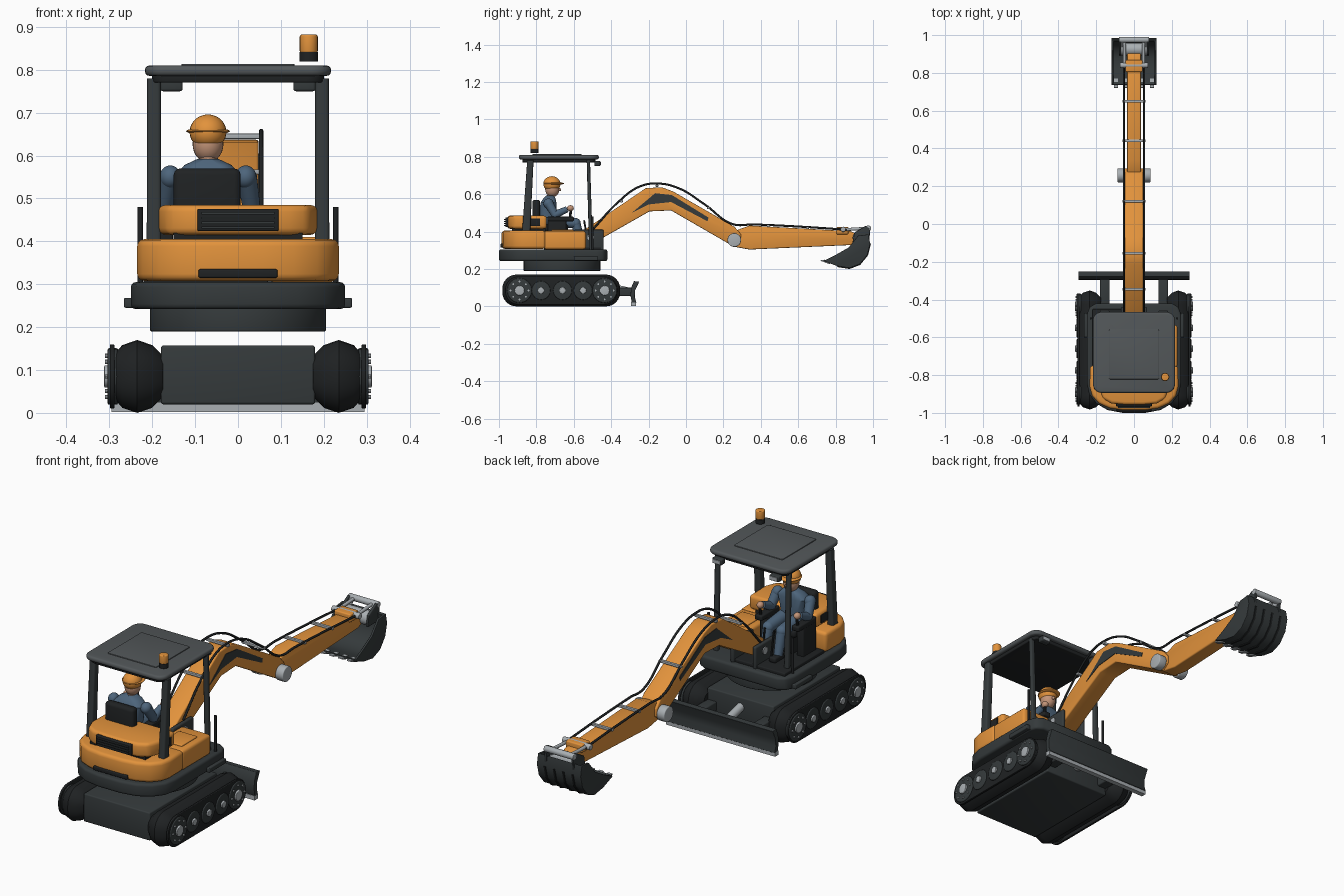
import bpy, bmesh, math
from mathutils import Vector, Matrix

if "Cube" in bpy.data.objects:
    bpy.data.objects.remove(bpy.data.objects["Cube"])


def material(name, r, g, b):
    m = bpy.data.materials.new(name)
    m.diffuse_color = (r, g, b, 1)
    m.use_nodes = True
    m.node_tree.nodes["Principled BSDF"].inputs["Base Color"].default_value = m.diffuse_color
    return m


ORANGE = material("orange_paint", .76, .29, .045)
DARK = material("dark_paint", .035, .042, .044)
BLACK = material("black_rubber", .014, .016, .017)
ROOF = material("roof_grey", .085, .095, .1)
STEEL = material("steel", .4, .43, .45)
BLUE = material("work_clothes", .075, .13, .2)
SKIN = material("skin", .55, .3, .19)


def finish(name, bm, mat, bevel=0):
    bmesh.ops.recalc_face_normals(bm, faces=bm.faces)
    if bevel:
        edges = [e for e in bm.edges if e.calc_face_angle(0) > .6]
        bmesh.ops.bevel(bm, geom=edges, offset=bevel, offset_type='OFFSET', segments=3,
                        profile=.5, affect='EDGES', clamp_overlap=True)
    me = bpy.data.meshes.new(name)
    bm.to_mesh(me)
    bm.free()
    ob = bpy.data.objects.new(name, me)
    bpy.context.collection.objects.link(ob)
    me.materials.append(mat)
    bpy.ops.object.select_all(action='DESELECT')
    ob.select_set(True)
    bpy.context.view_layer.objects.active = ob
    bpy.ops.object.shade_smooth_by_angle(angle=math.radians(35))
    return ob


def loft(name, axis, stations, mat, bevel=0):
    place = {'x': lambda p, a, b: (p, a, b), 'z': lambda p, a, b: (a, b, p)}[axis]
    bm = bmesh.new()
    rings = [[bm.verts.new(place(p, a, b)) for a, b in pts] for p, pts in stations]
    for r, s in zip(rings, rings[1:]):
        for i in range(len(r)):
            j = (i + 1) % len(r)
            bm.faces.new((r[i], r[j], s[j], s[i]))
    bm.faces.new(rings[0])
    bm.faces.new(rings[-1])
    return finish(name, bm, mat, bevel)


def prism(name, axis, pts, lo, hi, mat, bevel=0):
    return loft(name, axis, [(lo, pts), (hi, pts)], mat, bevel)


def box(name, x0, x1, y0, y1, z0, z1, mat, bevel=0):
    return prism(name, 'z', [(x0, y0), (x1, y0), (x1, y1), (x0, y1)], z0, z1, mat, bevel)


def rod(name, p, q, r, mat, r2=None, bevel=0, seg=24):
    p, q = Vector(p), Vector(q)
    d = q - p
    bm = bmesh.new()
    bmesh.ops.create_cone(bm, cap_ends=True, segments=seg, radius1=r, radius2=r if r2 is None else r2,
                          depth=d.length, matrix=Matrix.Translation((p + q) / 2)
                          @ d.to_track_quat('Z', 'Y').to_matrix().to_4x4())
    return finish(name, bm, mat, bevel)


def ball(name, c, size, mat):
    bm = bmesh.new()
    bmesh.ops.create_uvsphere(bm, u_segments=24, v_segments=14, radius=1,
                              matrix=Matrix.Translation(c) @ Matrix.Diagonal((*size, 1)))
    return finish(name, bm, mat)


def tube(name, pts, r, mat):
    cu = bpy.data.curves.new(name, 'CURVE')
    cu.dimensions = '3D'
    cu.bevel_depth = r
    cu.bevel_resolution = 2
    cu.use_fill_caps = True
    sp = cu.splines.new('BEZIER')
    sp.bezier_points.add(len(pts) - 1)
    for b, p in zip(sp.bezier_points, pts):
        b.co = p
        b.handle_left_type = b.handle_right_type = 'AUTO'
    cu.materials.append(mat)
    ob = bpy.data.objects.new(name, cu)
    bpy.context.collection.objects.link(ob)
    return ob


def rounded(ca, cb, ha, hb, r, n=6):
    pts = []
    for k, (sa, sb) in enumerate(((1, 1), (-1, 1), (-1, -1), (1, -1))):
        for i in range(n + 1):
            t = math.pi / 2 * (k + i / n)
            pts.append((ca + sa * (ha - r) + r * math.cos(t), cb + sb * (hb - r) + r * math.sin(t)))
    return pts


def both(half):
    return half + [(-x, y) for x, y in reversed(half)]


# undercarriage: tracks, wheels, chassis
box("chassis", -.18, .18, -.94, -.42, .02, .157, DARK, .006)
for s, side in ((-1, "left"), (1, "right")):
    loft(side + "_track", 'x', [(s * x, rounded(-.667, .085, .315 - d, .085 - d, .075 - d))
         for x, d in ((.175, .037), (.2, .012), (.235, 0), (.27, .012), (.292, .037))], BLACK)
    prism(side + "_track_plate", 'x', rounded(-.667, .085, .3, .075, .07), s * .288, s * .299, BLACK, .003)
    for i, y in enumerate((-.89, -.775, -.66, -.55, -.435)):
        big = i in (0, 4)
        rod(f"{side}_wheel_{i}", (s * .28, y, .085), (s * .304, y, .085), .066 if big else .05, DARK, bevel=.004)
        rod(f"{side}_hub_{i}", (s * .3, y, .085), (s * .312, y, .085), .026 if big else .017, STEEL, bevel=.003)
        for k in range(8 if big else 0):
            a = k * math.pi / 4
            c = (y + .048 * math.cos(a), .085 + .048 * math.sin(a))
            rod(f"{side}_bolt_{i}_{k}", (s * .3, *c), (s * .31, *c), .005, STEEL, seg=8)
    # dozer blade arms
    box(side + "_blade_arm", s * .155 - .026, s * .155 + .026, -.44, -.285, .055, .1, DARK, .006)
prism("dozer_blade", 'x', [(-.278, .135), (-.25, .132), (-.272, .085), (-.274, .05), (-.265, .02),
                           (-.29, .02), (-.297, .06), (-.293, .1)], -.295, .295, DARK, .002)
box("blade_cutting_edge", -.295, .295, -.293, -.268, .002, .024, STEEL)
rod("blade_cylinder", (0, -.43, .11), (0, -.285, .075), .02, STEEL)

# slewing platform
rod("turntable", (0, -.663, .19), (0, -.663, .245), .205, DARK, bevel=.004, seg=48)
prism("deck", 'z', both([(.2, -.42), (.235, -.44), (.25, -.48), (.25, -.84), (.238, -.9), (.2, -.95),
                         (.14, -.985), (.06, -1)]), .242, .305, DARK, .012)
prism("counterweight", 'z', both([(.233, -.75), (.235, -.86), (.222, -.91), (.185, -.95), (.13, -.975),
                                  (.06, -.986)]), .308, .405, ORANGE, .016)
prism("engine_cover_base", 'z', both([(.15, -.75), (.15, -.93)]), .4, .42, BLACK)
prism("engine_cover", 'z', both([(.183, -.745), (.185, -.87), (.165, -.925), (.12, -.95),
                                 (.05, -.957)]), .415, .485, ORANGE, .016)
box("right_side_cover", .07, .23, -.76, -.535, .305, .403, ORANGE, .014)
box("right_cover_cap", .1, .2, -.72, -.6, .4, .41, ORANGE, .004)
box("cab_floor", -.22, .07, -.76, -.45, .3, .32, BLACK, .005)
box("rear_grille", -.095, .095, -.966, -.93, .424, .476, BLACK, .004)
for i in range(4):
    box(f"grille_slat_{i}", -.085, .085, -.974, -.96, .43 + i * .011, .435 + i * .011, DARK)
box("rear_slot", -.092, .092, -.992, -.96, .315, .335, BLACK, .004)
for s, side in ((-1, "left"), (1, "right")):
    box(side + "_step", s * .25 - .016, s * .25 + .016, -.6, -.47, .245, .268, DARK, .004)
    rod(side + "_handrail", (s * .228, -.5, .3), (s * .228, -.5, .48), .006, BLACK, seg=12)
    box(side + "_side_vent", s * .18 - .008, s * .18 + .008, -.85, -.78, .43, .47, BLACK, .003)
    box(side + "_boom_bracket", s * .06 - .01, s * .06 + .01, -.6, -.44, .3, .41, DARK, .008)
rod("boom_foot_pin", (-.075, -.51, .37), (.075, -.51, .37), .018, STEEL)

# canopy
prism("canopy_roof", 'z', rounded(0, -.68, .217, .214, .045), .786, .81, ROOF, .01)
prism("canopy_roof_panel", 'z', rounded(0, -.69, .132, .132, .006, 2), .806, .814, ROOF, .002)
prism("canopy_frame", 'z', rounded(0, -.68, .2, .195, .04), .77, .79, BLACK, .004)
for s, side in ((-1, "left"), (1, "right")):
    loft(side + "_rear_post", 'z', [(.36, rounded(s * .196, -.857, .017, .022, .008, 3)),
                                    (.78, rounded(s * .196, -.832, .016, .017, .008, 3))], DARK)
    loft(side + "_front_post", 'z', [(.3, rounded(s * .192, -.508, .012, .01, .005, 3)),
                                     (.78, rounded(s * .192, -.522, .012, .009, .005, 3))], DARK)
    box(side + "_work_light", s * .155 - .026, s * .155 + .026, -.49, -.458, .75, .778, DARK, .006)
    box(side + "_light_lens", s * .155 - .02, s * .155 + .02, -.46, -.454, .755, .773, STEEL)
rod("beacon_base", (.165, -.81, .82), (.165, -.81, .842), .022, BLACK)
rod("beacon_lamp", (.165, -.81, .84), (.165, -.81, .882), .021, ORANGE, bevel=.004)

# seat and controls
box("seat_pedestal", -.13, -.01, -.8, -.64, .31, .41, BLACK, .008)
box("seat_cushion", -.148, .005, -.8, -.63, .4, .44, BLACK, .014)
box("seat_back", -.15, .006, -.822, -.78, .41, .57, BLACK, .015)
for s in (-1, 1):
    x = -.07 + s * .1
    n = "left" if s < 0 else "right"
    box(n + "_armrest", x - .02, x + .02, -.74, -.6, .455, .48, BLACK, .006)
    box(n + "_console", x - .018, x + .018, -.74, -.64, .31, .46, BLACK, .004)
    rod(n + "_joystick", (x, -.62, .47), (x, -.615, .525), .007, BLACK, seg=10)
    rod(n + "_travel_lever", (-.07 + s * .025, -.52, .32), (-.07 + s * .025, -.545, .46), .005, BLACK, seg=10)
    # operator limbs
    hx = -.07 + s * .037
    ball(n + "_shoulder", (x - s * .012, -.735, .55), (.025, .027, .027), BLUE)
    rod(n + "_upper_arm", (x - s * .01, -.735, .552), (x, -.7, .49), .024, BLUE, .021)
    ball(n + "_elbow", (x, -.7, .49), (.021, .021, .021), BLUE)
    rod(n + "_forearm", (x, -.7, .49), (x, -.635, .52), .021, BLUE, .016)
    ball(n + "_hand", (x, -.618, .525), (.016, .018, .016), SKIN)
    rod(n + "_thigh", (hx, -.75, .455), (hx, -.59, .445), .034, BLUE, .027)
    ball(n + "_knee", (hx, -.59, .445), (.027, .027, .027), BLUE)
    rod(n + "_shin", (hx, -.59, .445), (hx, -.56, .34), .026, BLUE, .02)
    box(n + "_boot", hx - .02, hx + .02, -.585, -.51, .318, .345, BLACK, .009)

# operator body
loft("operator_torso", 'z', [(z, rounded(-.07, y, a, b, min(a, b) * .9)) for z, y, a, b in
     ((.43, -.735, .06, .042), (.5, -.74, .066, .046), (.555, -.735, .076, .042),
      (.578, -.73, .055, .032), (.592, -.727, .025, .022))], BLUE)
rod("operator_neck", (-.07, -.725, .58), (-.07, -.72, .61), .019, SKIN)
ball("operator_head", (-.07, -.715, .627), (.036, .038, .043), SKIN)
ball("operator_nose", (-.07, -.675, .624), (.007, .008, .008), SKIN)
ball("helmet_shell", (-.07, -.717, .655), (.043, .046, .041), ORANGE)
ball("helmet_brim", (-.07, -.708, .657), (.051, .056, .008), ORANGE)

# boom and stick
prism("boom", 'x', [(-.56, .34), (-.5, .335), (-.195, .508), (-.08, .513), (.22, .34), (.26, .318), (.295, .345),
                    (.295, .385), (.26, .425), (-.07, .615), (-.13, .637), (-.215, .632), (-.52, .425), (-.57, .39)],
      -.048, .048, ORANGE, .006)
prism("stick", 'x', [(.25, .32), (.34, .304), (.88, .328), (.92, .345), (.92, .385), (.88, .402), (.34, .432), (.25, .4)],
      -.036, .036, ORANGE, .006)
for s, side in ((-1, "left"), (1, "right")):
    prism(side + "_boom_stripe", 'x', [(-.29, .5), (-.2, .545), (-.08, .558), (.115, .455), (.12, .475),
                                       (-.075, .595), (-.165, .605)], s * .046, s * .0505, DARK)
    rod(side + "_elbow_pin", (s * .046, .258, .355), (s * .088, .258, .355), .037, STEEL, bevel=.004)
    tube(side + "_hose", [(s * .054, y, z) for y, z in
         ((-.5, .41), (-.36, .56), (-.25, .64), (-.155, .657), (-.04, .632), (.1, .545), (.25, .44), (.36, .438),
          (.6, .427), (.86, .41))], .0055, BLACK)
for i, (y, z) in enumerate(((-.345, .562), (-.155, .645), (.12, .527), (.44, .43), (.65, .42))):
    box(f"hose_clamp_{i}", -.06, .06, y - .007, y + .007, z - .006, z + .006, STEEL, .002)

# bucket linkage
box("linkage_mount", -.045, .045, .805, .868, .385, .425, ORANGE, .006)
rod("linkage_rear_pin", (-.075, .84, .412), (.075, .84, .412), .014, STEEL, bevel=.003)
rod("linkage_front_pin", (-.08, .975, .418), (.08, .975, .418), .015, STEEL, bevel=.003)
rod("bucket_pin", (-.07, .925, .368), (.07, .925, .368), .034, STEEL, bevel=.004)
for s, side in ((-1, "left"), (1, "right")):
    rod(side + "_link", (s * .062, .925, .37), (s * .062, .975, .418), .012, STEEL)
    rod(side + "_long_link", (s * .05, .84, .41), (s * .05, .975, .418), .008, STEEL)
    prism(side + "_bucket_ear", 'x', [(.89, .34), (.98, .34), (.985, .42), (.96, .43), (.9, .395)],
          s * .068, s * .08, DARK, .003)

# bucket
outer = [(.975, .385), (.985, .335), (.97, .275), (.93, .226), (.875, .205), (.81, .215), (.735, .243)]
inner = [(.89 + (y - .89) * .9, .33 + (z - .33) * .9) for y, z in outer[:-1]] + [(.738, .25)]
prism("bucket_shell", 'x', outer + inner[::-1], -.115, .115, DARK)
for s, side in ((-1, "left"), (1, "right")):
    prism(side + "_bucket_side", 'x', outer + [(.8, .275), (.87, .315), (.92, .378)], s * .108, s * .119, DARK, .002)
rib = [(.89 + (y - .89) * 1.04, .33 + (z - .33) * 1.04) for y, z in outer[1:6]]
for i in range(4):
    x = -.075 + i * .05
    prism(f"bucket_rib_{i}", 'x', outer[1:6] + rib[::-1], x - .005, x + .005, BLACK)
for i in range(5):
    x = -.096 + i * .048
    prism(f"bucket_tooth_{i}", 'x', [(.77, .225), (.72, .243), (.722, .248), (.77, .245)], x - .011, x + .011, STEEL)
